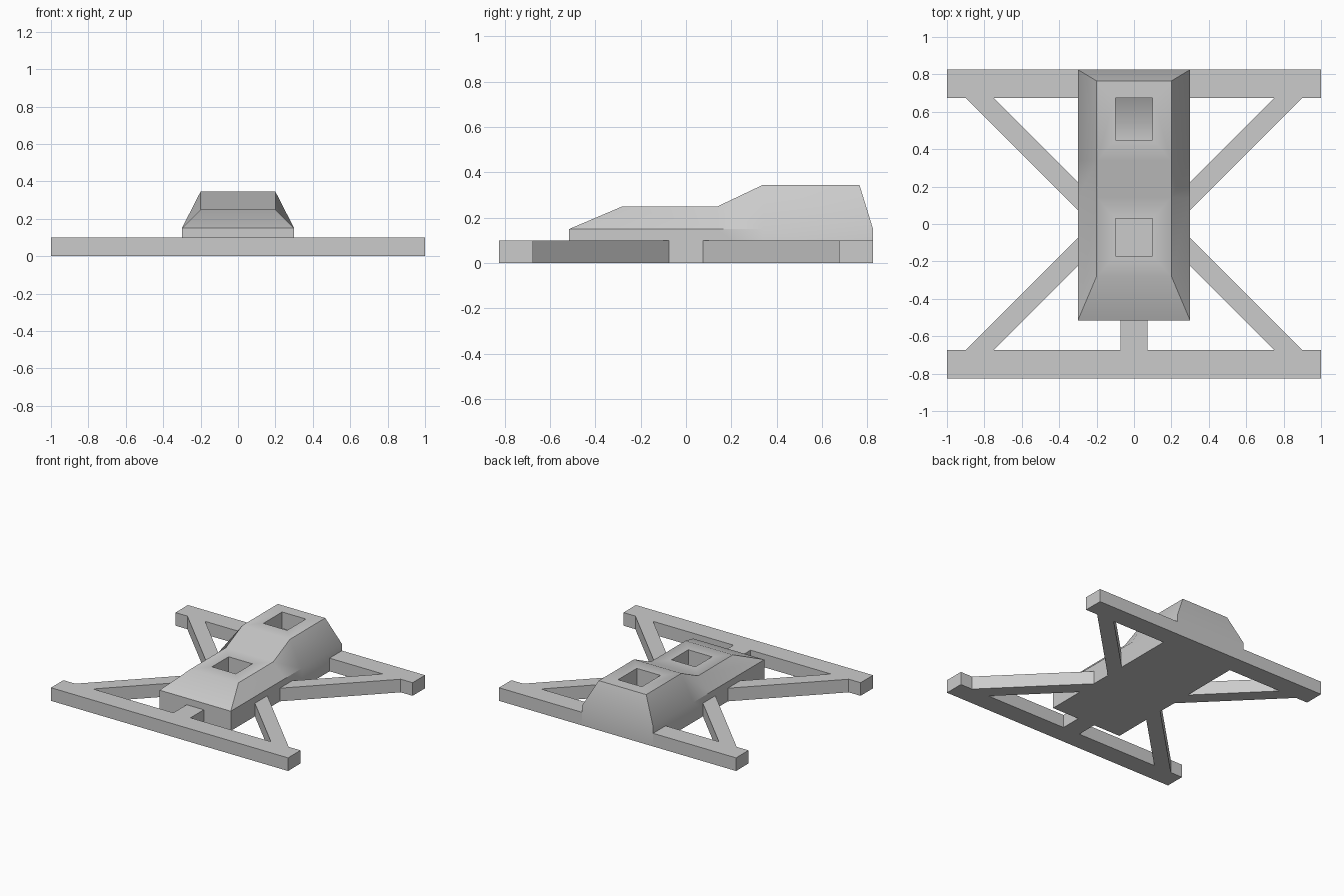
import bpy, bmesh, math

cube = bpy.data.objects.get("Cube")
if cube:
    bpy.data.objects.remove(cube, do_unlink=True)

grey = bpy.data.materials.new("plain grey")
grey.use_nodes = True
grey.diffuse_color = (0.6, 0.6, 0.6, 1)
grey.node_tree.nodes["Principled BSDF"].inputs["Base Color"].default_value = grey.diffuse_color


def make(name, bm):
    bmesh.ops.recalc_face_normals(bm, faces=bm.faces)
    mesh = bpy.data.meshes.new(name)
    bm.to_mesh(mesh)
    bm.free()
    mesh.materials.append(grey)
    obj = bpy.data.objects.new(name, mesh)
    bpy.context.collection.objects.link(obj)
    return obj


def prism(name, outline, vec):
    """Extrude a flat outline along a vector."""
    bm = bmesh.new()
    face = bm.faces.new([bm.verts.new(p) for p in outline])
    ext = bmesh.ops.extrude_face_region(bm, geom=[face], use_keep_orig=True)
    bmesh.ops.translate(bm, vec=vec, verts=[g for g in ext["geom"] if isinstance(g, bmesh.types.BMVert)])
    return make(name, bm)


def plate(name, outline):
    return prism(name, [(x, y, 0) for x, y in outline], (0, 0, H))


H = 0.10                        # frame thickness
BAR_IN, BAR_OUT = 0.675, 0.825  # crossbar edges along y
FRONT, SIDE, NECK = -0.515, 0.3, 0.072

# Front crossbar with the short neck that joins the body
plate("front_crossbar", [(-1, -BAR_OUT), (1, -BAR_OUT), (1, -BAR_IN), (NECK, -BAR_IN),
                         (NECK, FRONT), (-NECK, FRONT), (-NECK, -BAR_IN), (-1, -BAR_IN)])

# Rear bars and diagonal struts on both sides
for s, side in ((1, "left"), (-1, "right")):
    plate(side + "_rear_bar", [(s * SIDE, BAR_IN), (s, BAR_IN), (s, BAR_OUT), (s * SIDE, BAR_OUT)])
    for t, end in ((1, "rear"), (-1, "front")):
        plate(f"{side}_{end}_strut", [(s * x, t * y) for x, y in
              ((0.9, BAR_IN), (0.75, BAR_IN), (SIDE, 0.225), (SIDE, 0.075))])

# Body: stations along y, each with floor, shoulder and roof heights
stations = [(FRONT, -0.28, 0.25), (0.14, 0.14, 0.25), (0.34, 0.34, 0.345), (BAR_OUT, 0.765, 0.345)]
SHOULDER, ROOF = 0.15, 0.2
bm = bmesh.new()
rings = []
for base_y, roof_y, roof_z in stations:
    ring = [(-SIDE, base_y, 0), (-SIDE, base_y, SHOULDER), (-ROOF, roof_y, roof_z),
            (ROOF, roof_y, roof_z), (SIDE, base_y, SHOULDER), (SIDE, base_y, 0)]
    rings.append([bm.verts.new(p) for p in ring])
for a, b in zip(rings, rings[1:]):
    for i in range(6):
        j = (i + 1) % 6
        bm.faces.new((a[i], a[j], b[j], b[i]))
for r in (rings[0], rings[-1]):
    bm.faces.new((r[0], r[1], r[4], r[5]))
    bm.faces.new((r[1], r[2], r[3], r[4]))
body = make("body", bm)

# Two square wells; the rear one has a ramped back floor
wells = [[(-0.17, 0.1), (0.03, 0.1), (0.03, 0.5), (-0.17, 0.5)],
         [(0.45, 0.15), (0.54, 0.15), (0.675, 0.22), (0.675, 0.5), (0.45, 0.5)]]
cutters = []
for name, outline in zip(("front_well_cutter", "rear_well_cutter"), wells):
    cutter = prism(name, [(-0.1, y, z) for y, z in outline], (0.2, 0, 0))
    cutter.hide_render = True
    cutters.append(cutter)
    mod = body.modifiers.new(name, "BOOLEAN")
    mod.operation = "DIFFERENCE"
    mod.solver = "EXACT"
    mod.object = cutter

bpy.ops.object.select_all(action="DESELECT")
body.select_set(True)
bpy.context.view_layer.objects.active = body
for mod in list(body.modifiers):
    bpy.ops.object.modifier_apply(modifier=mod.name)
for cutter in cutters:
    bpy.data.objects.remove(cutter, do_unlink=True)
bpy.ops.object.shade_smooth_by_angle(angle=math.radians(30))
